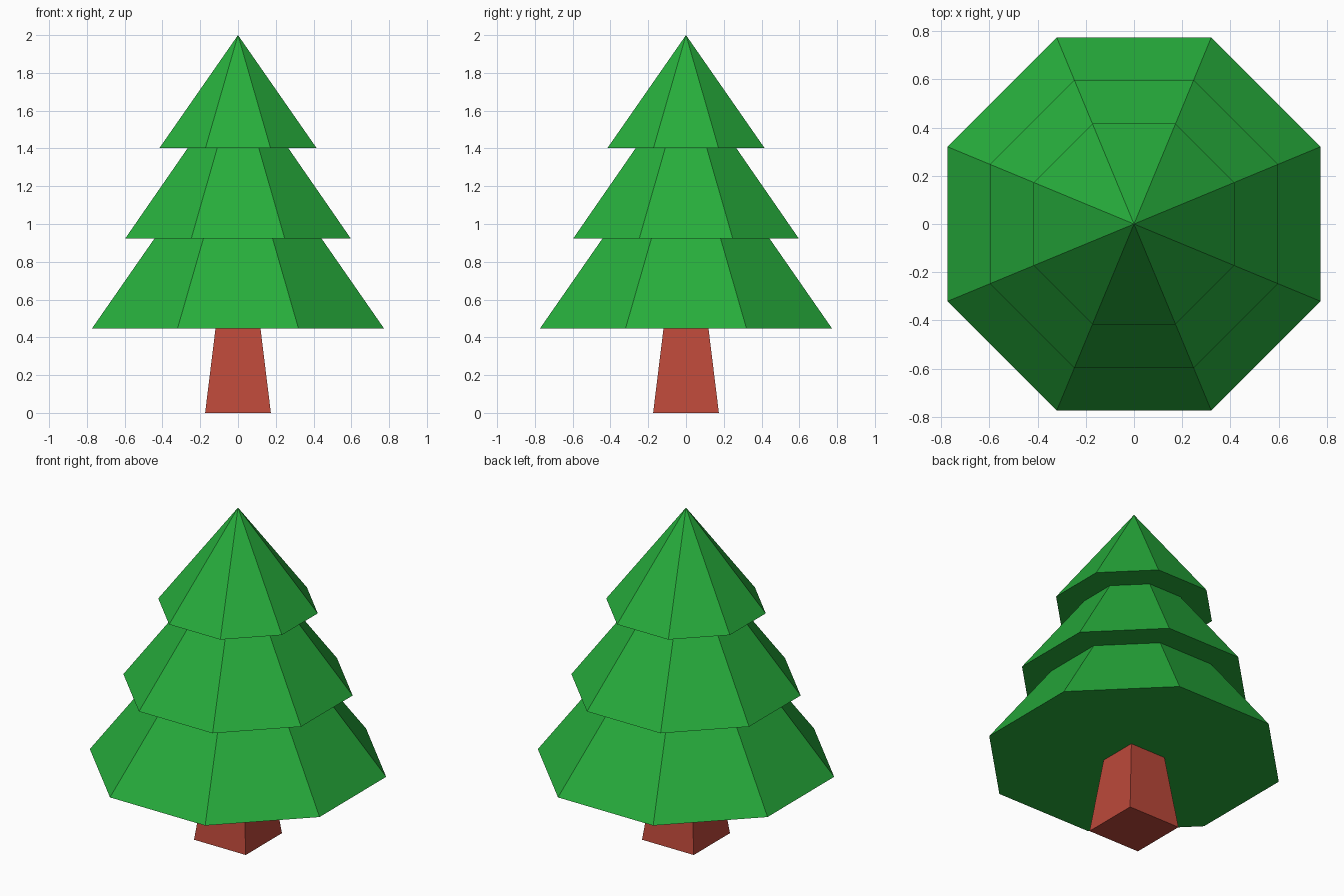
import bpy, bmesh, math

if "Cube" in bpy.data.objects:
    bpy.data.objects.remove(bpy.data.objects["Cube"])


def material(name, rgb):
    m = bpy.data.materials.new(name)
    m.diffuse_color = (*rgb, 1)
    m.use_nodes = True
    m.node_tree.nodes["Principled BSDF"].inputs["Base Color"].default_value = m.diffuse_color
    return m


def lathe(name, sides, profile, mat, cap_bottom=True):
    """Stack flat-sided rings from (half width across flats, z); half width 0 is an apex."""
    bm = bmesh.new()
    rings = []
    for half, z in profile:
        if half == 0:
            rings.append([bm.verts.new((0, 0, z))] * sides)
            continue
        r = half / math.cos(math.pi / sides)
        angles = [(i + 0.5) * 2 * math.pi / sides for i in range(sides)]
        rings.append([bm.verts.new((r * math.cos(a), r * math.sin(a), z)) for a in angles])
    for lo, hi in zip(rings, rings[1:]):
        for i in range(sides):
            j = (i + 1) % sides
            corners = dict.fromkeys((lo[i], lo[j], hi[j], hi[i]))
            bm.faces.new(list(corners))
    if cap_bottom:
        bm.faces.new(rings[0][::-1])
    mesh = bpy.data.meshes.new(name)
    bm.to_mesh(mesh)
    bm.free()
    mesh.materials.append(mat)
    obj = bpy.data.objects.new(name, mesh)
    bpy.context.collection.objects.link(obj)
    return obj


green = material("leaf green", (0.02, 0.42, 0.045))
brown = material("bark red brown", (0.50, 0.065, 0.042))

# Tapered square trunk, ending at the underside of the foliage
lathe("trunk", 4, [(0.174, 0), (0.119, 0.447)], brown)

# Three overlapping octagonal tiers with flat undersides
lathe("foliage", 8, [(0.773, 0.447), (0.443, 0.922), (0.598, 0.922),
                     (0.266, 1.402), (0.416, 1.402), (0, 2.0)], green)
